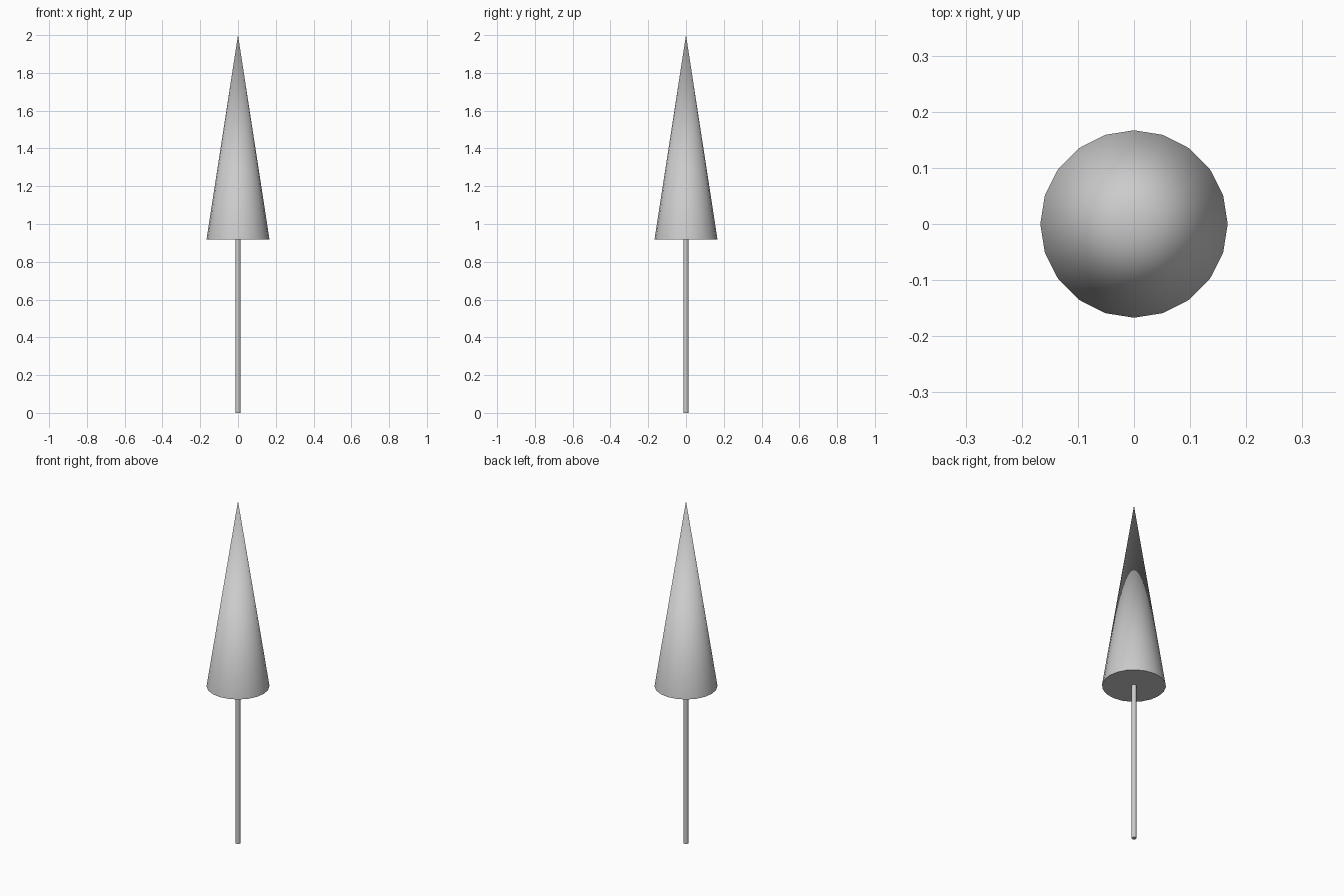
import bpy
import math

if "Cube" in bpy.data.objects:
    bpy.data.objects.remove(bpy.data.objects["Cube"])


def tapered(name, sides, r_bottom, r_top, z0, z1):
    """Capped cone or cylinder between two heights, smooth with a sharp rim."""
    bpy.ops.mesh.primitive_cone_add(vertices=sides, radius1=r_bottom, radius2=r_top,
                                    depth=z1 - z0, location=(0, 0, (z0 + z1) / 2))
    ob = bpy.context.object
    ob.name = name
    bpy.ops.object.shade_smooth_by_angle(angle=math.radians(50))
    return ob


# Pointed crown
tapered("crown", 20, 0.167, 0.0, 0.917, 2.0)

# Thin trunk
tapered("trunk", 8, 0.0135, 0.0135, 0.0, 0.917)
